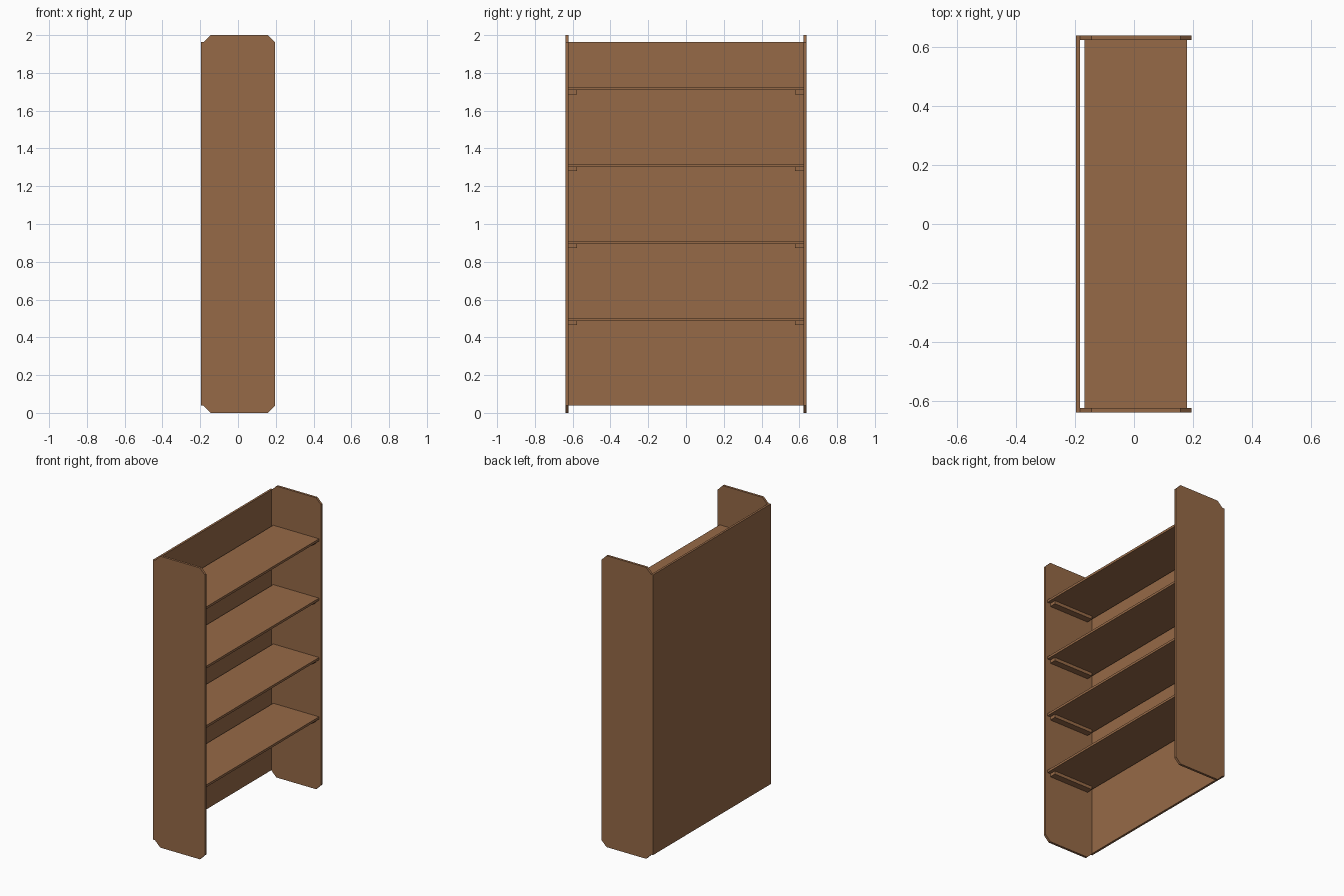
import bpy, bmesh

if "Cube" in bpy.data.objects:
    bpy.data.objects.remove(bpy.data.objects["Cube"])

wood = bpy.data.materials.new("brown wood")
wood.diffuse_color = (0.305, 0.142, 0.063, 1)
wood.use_nodes = True
wood.node_tree.nodes["Principled BSDF"].inputs["Base Color"].default_value = wood.diffuse_color


def finish(name, bm):
    bmesh.ops.recalc_face_normals(bm, faces=bm.faces)
    me = bpy.data.meshes.new(name)
    bm.to_mesh(me)
    bm.free()
    me.materials.append(wood)
    ob = bpy.data.objects.new(name, me)
    bpy.context.collection.objects.link(ob)
    return ob


def box(name, x, y, z):
    bm = bmesh.new()
    bmesh.ops.create_cube(bm, size=1)
    for v in bm.verts:
        v.co = [(a + b) / 2 + c * (b - a) for c, (a, b) in zip(v.co, (x, y, z))]
    return finish(name, bm)


def side_panel(name, y0, y1, x0=-0.182, x1=0.195, h=2.0, c=0.038):
    # upright board with clipped corners, extruded along y
    pts = [(x0 + c, 0), (x1 - c, 0), (x1, c), (x1, h - c),
           (x1 - c, h), (x0 + c, h), (x0, h - c), (x0, c)]
    bm = bmesh.new()
    face = bm.faces.new([bm.verts.new((x, y0, z)) for x, z in pts])
    ext = bmesh.ops.extrude_face_region(bm, geom=[face])["geom"]
    verts = [g for g in ext if isinstance(g, bmesh.types.BMVert)]
    bmesh.ops.translate(bm, vec=(0, y1 - y0, 0), verts=verts)
    return finish(name, bm)


OUT, INN = 0.638, 0.622

# back board spanning the full width
box("back_panel", (-0.197, -0.182), (-OUT, OUT), (0.04, 1.963))

# two side boards
side_panel("side_panel_left", -OUT, -INN)
side_panel("side_panel_right", INN, OUT)

# four shelves, each resting on two cleats
for i in range(4):
    z = 0.487 + i * 0.4073
    box(f"shelf_{i + 1}", (-0.168, 0.18), (-INN, INN), (z, z + 0.016))
    for label, y in (("left", (-INN, -0.577)), ("right", (0.577, INN))):
        box(f"shelf_cleat_{label}_{i + 1}", (-0.145, 0.157), y, (z - 0.022, z))
